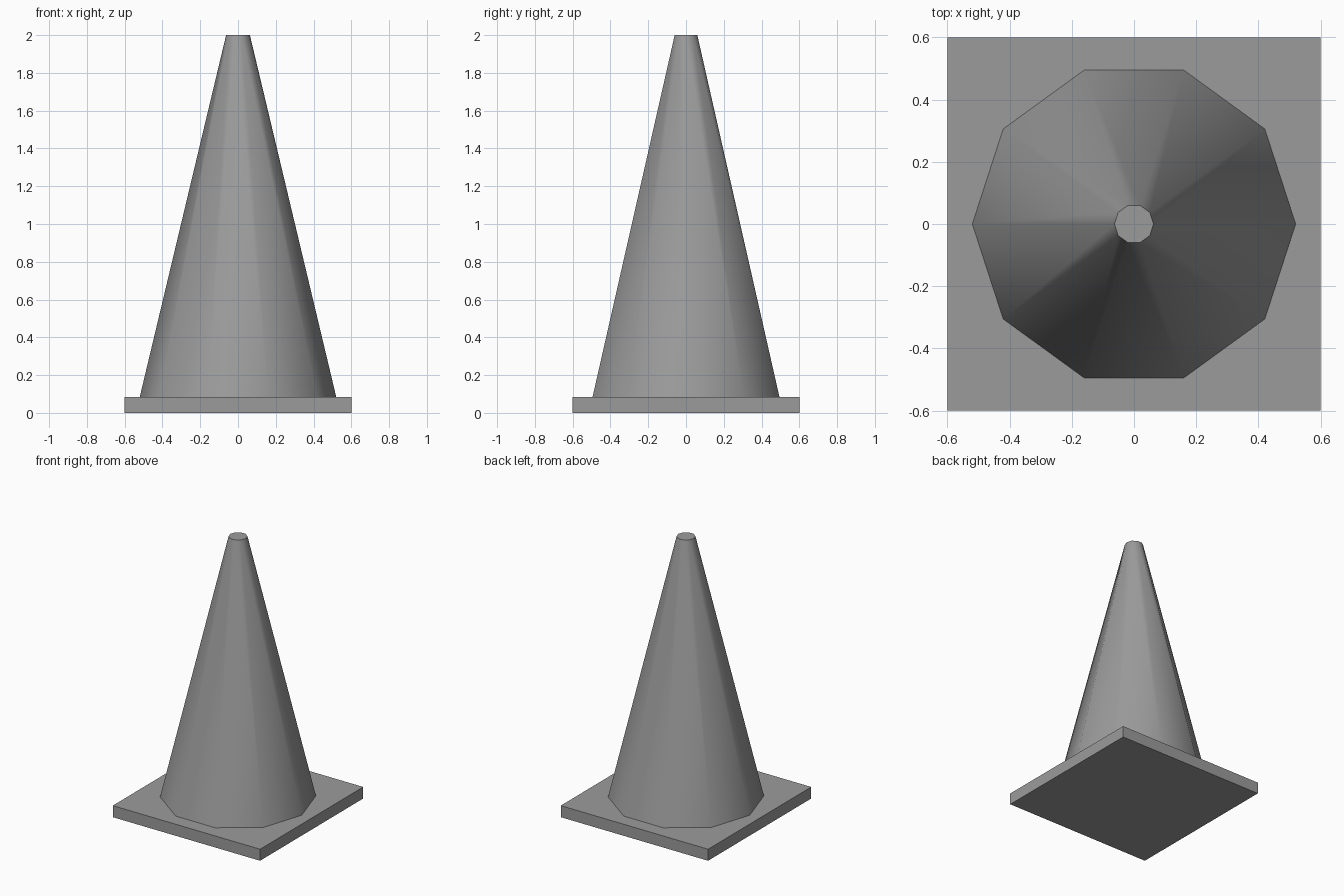
import bpy
import math

default_cube = bpy.data.objects.get("Cube")
if default_cube:
    bpy.data.objects.remove(default_cube, do_unlink=True)

# Single plain grey
grey = bpy.data.materials.new("plain grey")
grey.use_nodes = True
colour = (0.33, 0.33, 0.33, 1)
grey.diffuse_color = colour
grey.node_tree.nodes["Principled BSDF"].inputs["Base Color"].default_value = colour

BASE_WIDTH, BASE_HEIGHT = 1.2, 0.085
SIDES, BOTTOM_RADIUS, TOP_RADIUS, TOTAL_HEIGHT = 10, 0.52, 0.063, 2.0

# Square base slab
bpy.ops.mesh.primitive_cube_add(size=1, location=(0, 0, BASE_HEIGHT / 2))
base = bpy.context.object
base.name = "square_base"
base.scale = (BASE_WIDTH, BASE_WIDTH, BASE_HEIGHT)
base.data.materials.append(grey)
bpy.ops.object.transform_apply(location=False, rotation=False, scale=True)

# Ten-sided tapering body, corners on the x axis
bpy.ops.mesh.primitive_cone_add(
    vertices=SIDES, radius1=BOTTOM_RADIUS, radius2=TOP_RADIUS,
    depth=TOTAL_HEIGHT - BASE_HEIGHT,
    location=(0, 0, (TOTAL_HEIGHT + BASE_HEIGHT) / 2),
    rotation=(0, 0, math.pi / 2))
body = bpy.context.object
body.name = "cone_body"
body.data.materials.append(grey)
bpy.ops.object.transform_apply(location=False, rotation=True, scale=False)
bpy.ops.object.shade_smooth_by_angle(angle=math.radians(45))
